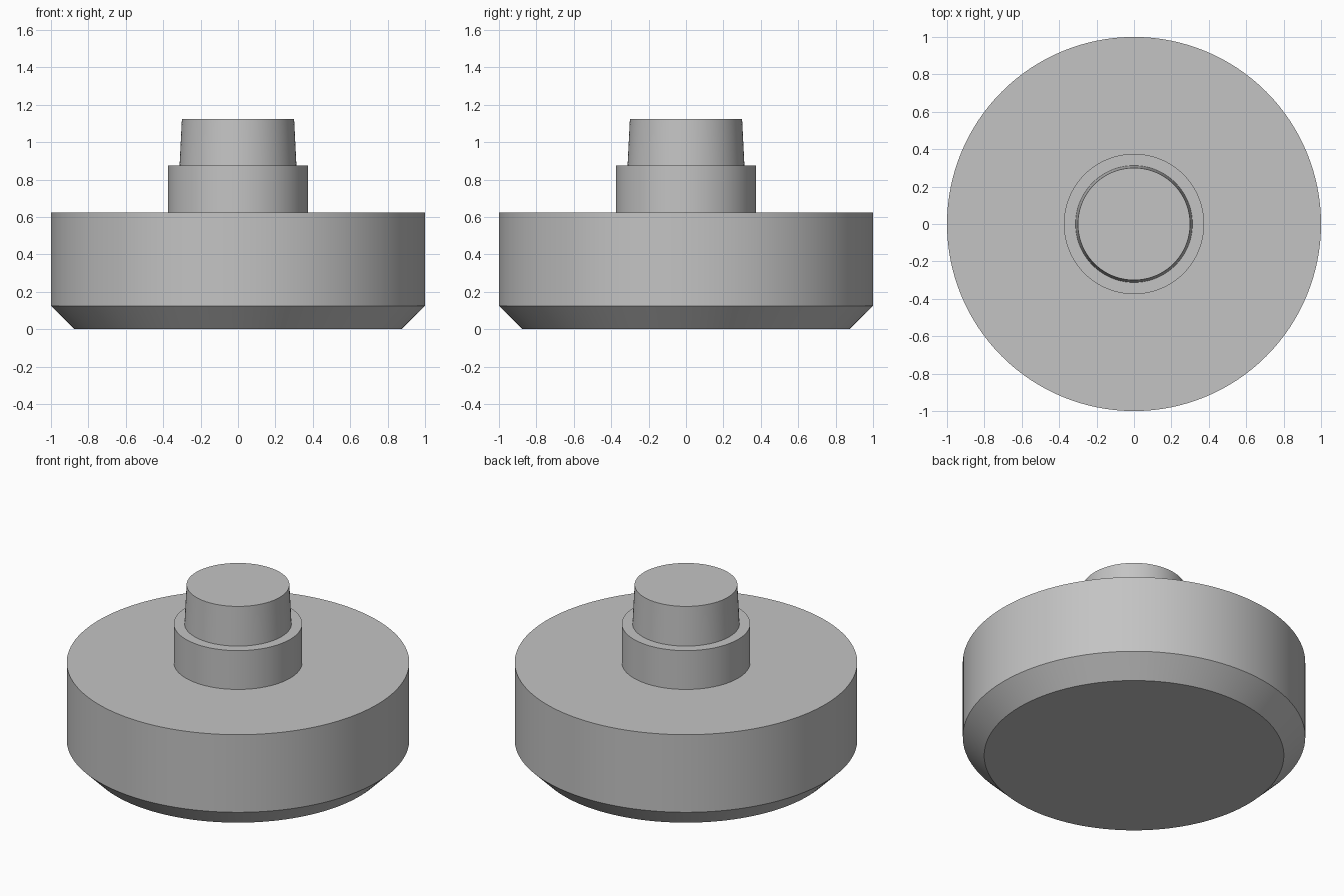
import bpy
import bmesh
import math

cube = bpy.data.objects.get("Cube")
if cube:
    bpy.data.objects.remove(cube, do_unlink=True)

SEGMENTS = 128

# Single plain grey material
grey = bpy.data.materials.new("plain_grey")
grey.use_nodes = True
colour = (0.55, 0.55, 0.55, 1.0)
grey.diffuse_color = colour
grey.node_tree.nodes["Principled BSDF"].inputs["Base Color"].default_value = colour


def turned_part(name, profile):
    """Spin a (radius, height) profile around the z axis, closing both ends on the axis."""
    bm = bmesh.new()
    verts = [bm.verts.new((r, 0, z)) for r, z in profile]
    edges = [bm.edges.new(pair) for pair in zip(verts, verts[1:])]
    bmesh.ops.spin(bm, geom=verts + edges, cent=(0, 0, 0), axis=(0, 0, 1),
                   angle=math.tau, steps=SEGMENTS, use_merge=True)
    bmesh.ops.remove_doubles(bm, verts=bm.verts, dist=0.0001)
    # Cap the open ends with single flat faces
    rims = [e for e in bm.edges if e.is_boundary]
    bmesh.ops.holes_fill(bm, edges=rims, sides=0)
    bmesh.ops.recalc_face_normals(bm, faces=bm.faces)
    mesh = bpy.data.meshes.new(name)
    bm.to_mesh(mesh)
    bm.free()
    mesh.materials.append(grey)
    obj = bpy.data.objects.new(name, mesh)
    bpy.context.collection.objects.link(obj)
    bpy.ops.object.select_all(action='DESELECT')
    obj.select_set(True)
    bpy.context.view_layer.objects.active = obj
    bpy.ops.object.shade_smooth_by_angle(angle=math.radians(30))
    return obj


# Chamfered disc, stepped collar and slightly tapered post, turned as one solid
turned_part("stepped_knob", [
    (0.875, 0.0), (1.0, 0.125), (1.0, 0.625),   # disc with chamfered foot
    (0.375, 0.625), (0.375, 0.875),             # collar
    (0.3125, 0.875), (0.30, 1.125),             # tapered post
])
